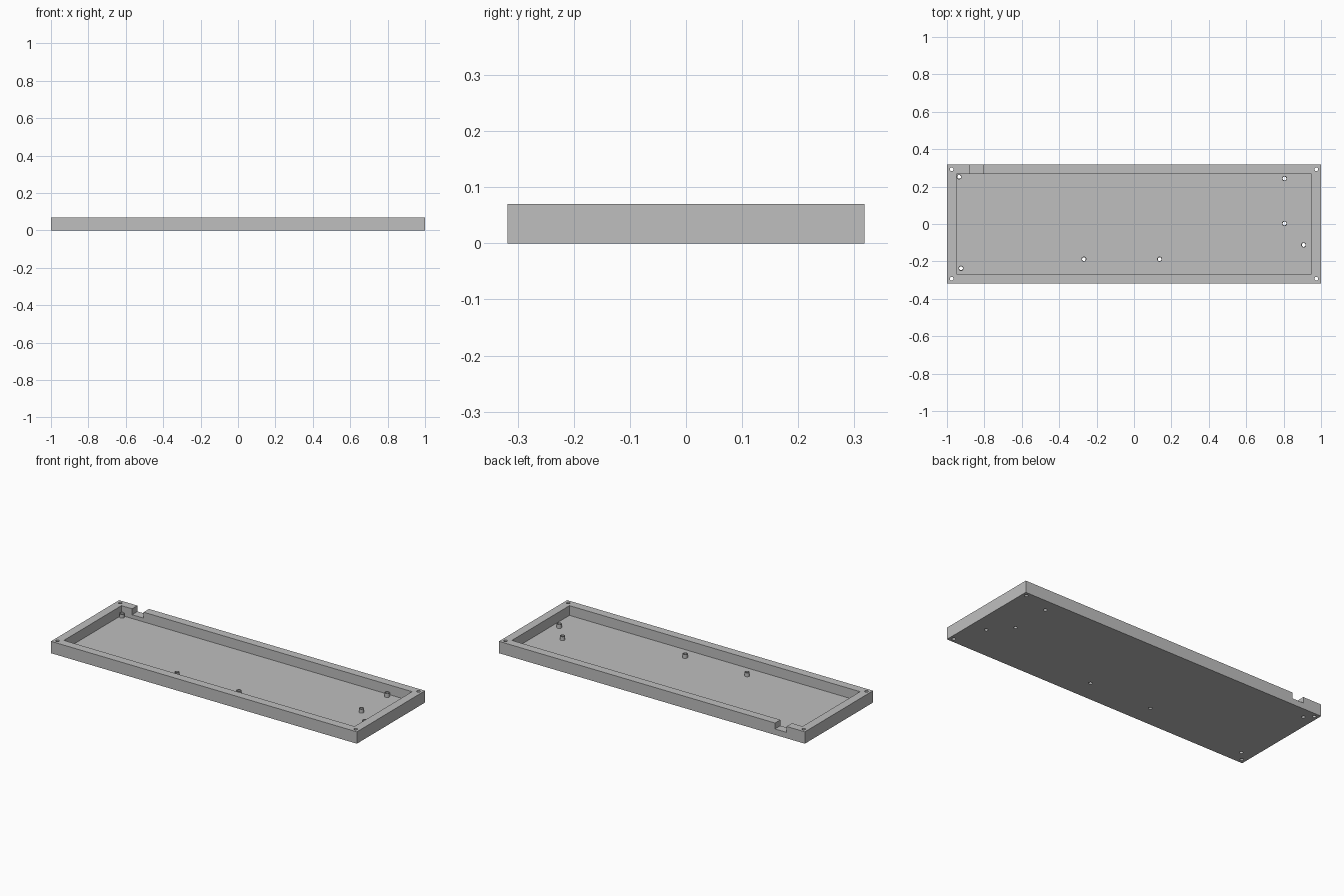
import bpy
import bmesh
from math import radians
from mathutils import Matrix, Vector

cube = bpy.data.objects.get("Cube")
if cube:
    bpy.data.objects.remove(cube, do_unlink=True)

HALF_X, HALF_Y, HEIGHT = 1.0, 0.3185, 0.07
WALL, FLOOR, LEDGE = 0.05, 0.0125, 0.035
HOLE_R, POST_R = 0.01, 0.014
SEGMENTS = 32
CORNERS = [(sx * 0.975, sy * 0.2925) for sx in (-1, 1) for sy in (-1, 1)]
POSTS = [(-0.935, 0.252), (-0.925, -0.237), (-0.268, -0.188), (0.137, -0.188),
         (0.907, -0.112), (0.805, 0.003), (0.805, 0.243)]

grey = bpy.data.materials.new("plain grey")
grey.use_nodes = True
grey.diffuse_color = (0.52, 0.52, 0.52, 1)
grey.node_tree.nodes["Principled BSDF"].inputs["Base Color"].default_value = grey.diffuse_color


def finish(name, bm):
    bmesh.ops.recalc_face_normals(bm, faces=bm.faces[:])
    mesh = bpy.data.meshes.new(name)
    bm.to_mesh(mesh)
    bm.free()
    mesh.materials.append(grey)
    obj = bpy.data.objects.new(name, mesh)
    bpy.context.collection.objects.link(obj)
    return obj


def box(name, low, high):
    low, high = Vector(low), Vector(high)
    bm = bmesh.new()
    place = Matrix.Translation((low + high) / 2) @ Matrix.Diagonal((high - low).to_4d())
    place[3][3] = 1
    bmesh.ops.create_cube(bm, size=1, matrix=place)
    return finish(name, bm)


def cylinders(name, points, radius, z0, z1):
    bm = bmesh.new()
    for x, y in points:
        bmesh.ops.create_cone(bm, cap_ends=True, segments=SEGMENTS,
                              radius1=radius, radius2=radius, depth=z1 - z0,
                              matrix=Matrix.Translation((x, y, (z0 + z1) / 2)))
    return finish(name, bm)


def cut(target, cutter):
    # Subtract the cutter, bake the result and remove the helper
    mod = target.modifiers.new("cut", 'BOOLEAN')
    mod.operation, mod.solver, mod.object = 'DIFFERENCE', 'EXACT', cutter
    cutter.hide_render = True
    bpy.context.view_layer.update()
    graph = bpy.context.evaluated_depsgraph_get()
    baked = bpy.data.meshes.new_from_object(target.evaluated_get(graph))
    target.modifiers.clear()
    target.data = baked
    bpy.data.objects.remove(cutter, do_unlink=True)


# Tray with recessed floor
tray = box("tray", (-HALF_X, -HALF_Y, 0), (HALF_X, HALF_Y, HEIGHT))
cut(tray, box("cavity_cutter", (WALL - HALF_X, WALL - HALF_Y, FLOOR),
              (HALF_X - WALL, HALF_Y - WALL, 0.2)))

# Cable notch in the back wall
cut(tray, box("notch_cutter", (-0.88, 0.25, LEDGE), (-0.805, 0.4, 0.2)))

# Screw holes through the corners and the floor
cut(tray, cylinders("hole_cutter", CORNERS + POSTS, HOLE_R, -0.1, 0.2))

# Hollow mounting posts
posts = cylinders("mounting_posts", POSTS, POST_R, FLOOR, LEDGE)
cut(posts, cylinders("post_hole_cutter", POSTS, HOLE_R, -0.1, 0.2))

# Smooth round walls, sharp edges elsewhere
bpy.ops.object.select_all(action='DESELECT')
for obj in (tray, posts):
    obj.select_set(True)
bpy.context.view_layer.objects.active = tray
bpy.ops.object.shade_smooth_by_angle(angle=radians(30))
